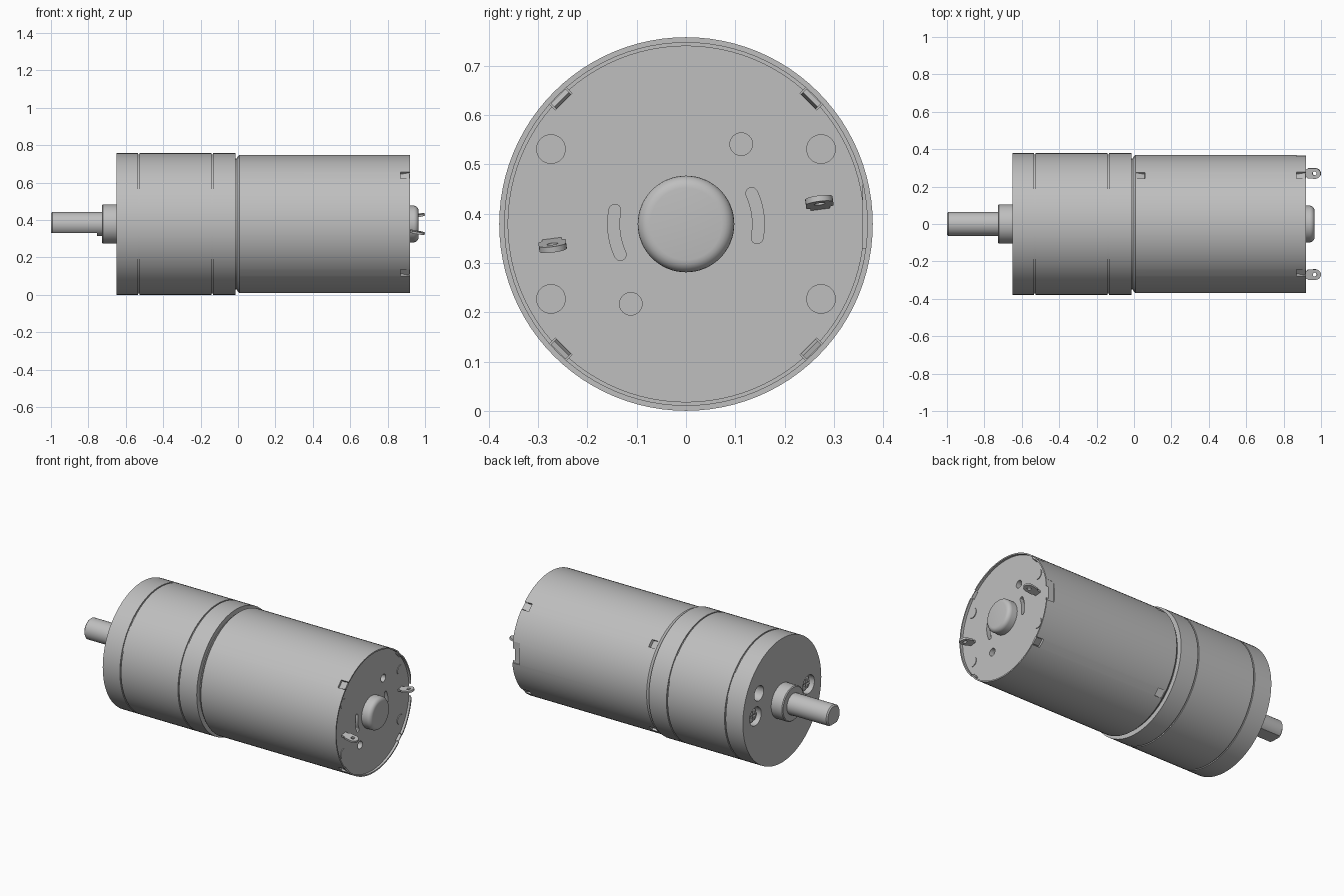
import bpy, bmesh
from math import sin, cos, pi, radians
from mathutils import Matrix, Vector

if "Cube" in bpy.data.objects:
    bpy.data.objects.remove(bpy.data.objects["Cube"])

AXIS_Z = 0.379
CENTRE = Matrix.Translation((0, 0, AXIS_Z))

metal = bpy.data.materials.new("grey_metal")
metal.use_nodes = True
GREY = (0.52, 0.52, 0.52, 1)
metal.diffuse_color = GREY
metal.node_tree.nodes["Principled BSDF"].inputs["Base Color"].default_value = GREY


def finish(name, bm, matrix=Matrix()):
    """Turn a bmesh, built around the x axis, into an object at axis height."""
    bm.transform(CENTRE @ matrix)
    bmesh.ops.recalc_face_normals(bm, faces=bm.faces)
    mesh = bpy.data.meshes.new(name)
    bm.to_mesh(mesh)
    bm.free()
    mesh.materials.append(metal)
    ob = bpy.data.objects.new(name, mesh)
    bpy.context.collection.objects.link(ob)
    return ob


def turn(angle):
    return Matrix.Rotation(angle, 4, 'X')


def lathe(name, profile, y=0, z=0, steps=96):
    """Spin (x, radius) points around the x axis."""
    bm = bmesh.new()
    vs = [bm.verts.new((x, r, 0)) for x, r in profile]
    es = [bm.edges.new(pair) for pair in zip(vs, vs[1:])]
    bmesh.ops.spin(bm, geom=vs + es, cent=(0, 0, 0), axis=(1, 0, 0),
                   angle=2 * pi, steps=steps)
    bmesh.ops.remove_doubles(bm, verts=bm.verts, dist=1e-5)
    return finish(name, bm, Matrix.Translation((0, y, z)))


def disc(name, x0, x1, r, y=0, z=0, steps=32):
    return lathe(name, [(x0, 0), (x0, r), (x1, r), (x1, 0)], y, z, steps)


def box(name, size, place, matrix=Matrix()):
    bm = bmesh.new()
    bmesh.ops.create_cube(bm, size=1)
    bm.transform(Matrix.Diagonal((*size, 1)))
    return finish(name, bm, matrix @ Matrix.Translation(place))


def prism(name, points, direction, matrix=Matrix()):
    """Extrude a closed outline along a direction."""
    bm = bmesh.new()
    face = bm.faces.new([bm.verts.new(p) for p in points])
    out = bmesh.ops.extrude_face_region(bm, geom=[face])
    moved = [v for v in out["geom"] if isinstance(v, bmesh.types.BMVert)]
    bmesh.ops.translate(bm, verts=moved, vec=Vector(direction))
    return finish(name, bm, matrix)


def cut(ob, cutters):
    for c in cutters:
        mod = ob.modifiers.new("cut", 'BOOLEAN')
        mod.operation, mod.solver, mod.object = 'DIFFERENCE', 'EXACT', c
        bpy.context.view_layer.objects.active = ob
        bpy.ops.object.modifier_apply(modifier=mod.name)
        bpy.data.objects.remove(c)


# Gearbox: two ring grooves, two screw recesses, two threaded holes
R = 0.379
profile = [(-0.65, 0), (-0.65, R)]
for g in (-0.53, -0.137):
    profile += [(g - 0.004, R), (g - 0.004, R - 0.007),
                (g + 0.004, R - 0.007), (g + 0.004, R)]
profile += [(-0.014, R), (-0.014, 0)]
gearbox = lathe("gearbox", profile)
cutters = []
for s in (1, -1):
    cutters.append(disc("recess", -0.7, -0.61, 0.056, 0.257 * s, 0))
    cutters.append(disc("hole", -0.7, -0.55, 0.045,
                        0.257 * s * cos(pi / 6), 0.257 * s * sin(pi / 6)))
cut(gearbox, cutters)

# Cross-head screws sunk in the gearbox face
for s, side in ((1, "back"), (-1, "front")):
    screw = lathe("gearbox_screw_" + side,
                  [(-0.605, 0), (-0.605, 0.047), (-0.622, 0.045),
                   (-0.634, 0.032), (-0.639, 0)], 0.257 * s, 0, 32)
    cut(screw, [box("slot", size, (-0.64, 0.257 * s, 0))
                for size in ((0.03, 0.056, 0.012), (0.03, 0.012, 0.056))])

# Output bearing and D-shaped shaft
lathe("output_bearing", [(-0.645, 0), (-0.645, 0.105), (-0.722, 0.105),
                         (-0.727, 0.1), (-0.727, 0)], steps=64)
shaft = lathe("output_shaft", [(-0.7, 0), (-0.7, 0.064), (-0.993, 0.064),
                               (-1, 0.057), (-1, 0)], steps=48)
cut(shaft, [box("flat", (0.3, 0.2, 0.1), (-0.905, 0, -0.099))])

# Motor can with rolled rim and recessed end plate
END = 0.905
motor = lathe("motor_can", [(-0.02, 0), (-0.02, 0.348), (-0.006, 0.35),
                            (0, 0.363), (0.008, 0.369), (0.92, 0.369),
                            (0.92, 0.361), (END, 0.361), (END, 0)])
cutters = []
for k in range(4):
    m = turn(pi / 4 + k * pi / 2)
    # pressed-in window near the gearbox, and crimp notch in the rim
    slope = Matrix.Translation((0.037, 0.375, 0)) @ Matrix.Rotation(radians(-14), 4, 'Z')
    cutters.append(box("window", (0.046, 0.034, 0.046), (0, 0, 0), m @ slope))
    cutters.append(box("notch", (0.06, 0.03, 0.048), (0.9, 0.366, 0), m))
# wide locating notch on the back side
cutters.append(box("notch", (0.06, 0.03, 0.13), (0.9, 0.374, 0.015)))


# Curved vent slots in the end plate
def slot_points(r, half, a0, a1, n=10):
    def polar(rad, a):
        return Vector((END - 0.025, rad * cos(a), rad * sin(a)))
    span = [a0 + (a1 - a0) * i / n for i in range(n + 1)]
    pts = [polar(r + half, a) for a in span]
    for end, way in ((a1, 1), (a0, -1)):
        if way < 0:
            pts += [polar(r - half, a) for a in reversed(span)]
        for i in range(1, 6):
            t = pi * i / 6
            radial, along = half * cos(t) * way, half * sin(t) * way
            c = polar(r, end)
            pts.append(c + Vector((0, radial * cos(end) - along * sin(end),
                                   radial * sin(end) + along * cos(end))))
    return pts


for k in range(2):
    cutters.append(prism("vent", slot_points(0.147, 0.012, radians(-11), radians(25)),
                         (0.1, 0, 0), turn(k * pi)))
    s = 1 - 2 * k
    cutters.append(disc("hole", END - 0.03, END + 0.1, 0.023, 0.112 * s, 0.162 * s))
cut(motor, cutters)

# Crimp tabs bent over the end plate
for k in range(4):
    lean = Matrix.Translation((0.894, 0.356, 0)) @ Matrix.Rotation(radians(14), 4, 'Z')
    box("crimp_tab_%d" % (k + 1), (0.05, 0.01, 0.042), (0, 0, 0),
        turn(pi / 4 + k * pi / 2) @ lean)

# Rivet heads on the end plate
for i, y in enumerate((-0.274, 0.274)):
    for j, z in enumerate((-0.152, 0.152)):
        disc("rivet_%d" % (2 * i + j + 1), END - 0.01, END + 0.004, 0.03, y, z)

# Rounded rear bearing cap
lathe("rear_bearing", [(END - 0.01, 0), (END - 0.01, 0.098), (0.94, 0.098)]
      + [(0.94 + 0.025 * sin(a), 0.073 + 0.025 * cos(a))
         for a in (pi / 10 * i for i in range(1, 6))] + [(0.965, 0)], steps=64)

# Solder terminals: drilled, round-ended and splayed, one on each side
tip = [(0.075 + 0.028 * sin(a), 0.028 * cos(a), 0)
       for a in (pi * i / 12 for i in range(13))]
outline = [(-0.02, 0.02, 0), (0.025, 0.02, 0), (0.035, 0.028, 0)] + tip \
    + [(0.035, -0.028, 0), (0.025, -0.02, 0), (-0.02, -0.02, 0)]
for k, side in enumerate(("back", "front")):
    m = turn(radians(7.4) + k * pi) @ Matrix.Translation((0.898, 0.274, -0.007)) \
        @ Matrix.Rotation(radians(-10), 4, 'Y')
    terminal = prism("terminal_" + side, outline, (0, 0, 0.012), m)
    ring = [(0.07 + 0.011 * cos(a), 0.011 * sin(a), -0.05)
            for a in (pi * i / 8 for i in range(16))]
    cut(terminal, [prism("eye", ring, (0, 0, 0.1), m)])

# Smooth shading with sharp edges kept
bpy.ops.object.select_all(action='DESELECT')
for ob in bpy.context.collection.objects:
    if ob.type == 'MESH' and metal.name in ob.data.materials:
        ob.select_set(True)
        bpy.context.view_layer.objects.active = ob
bpy.ops.object.shade_smooth_by_angle(angle=radians(30))
